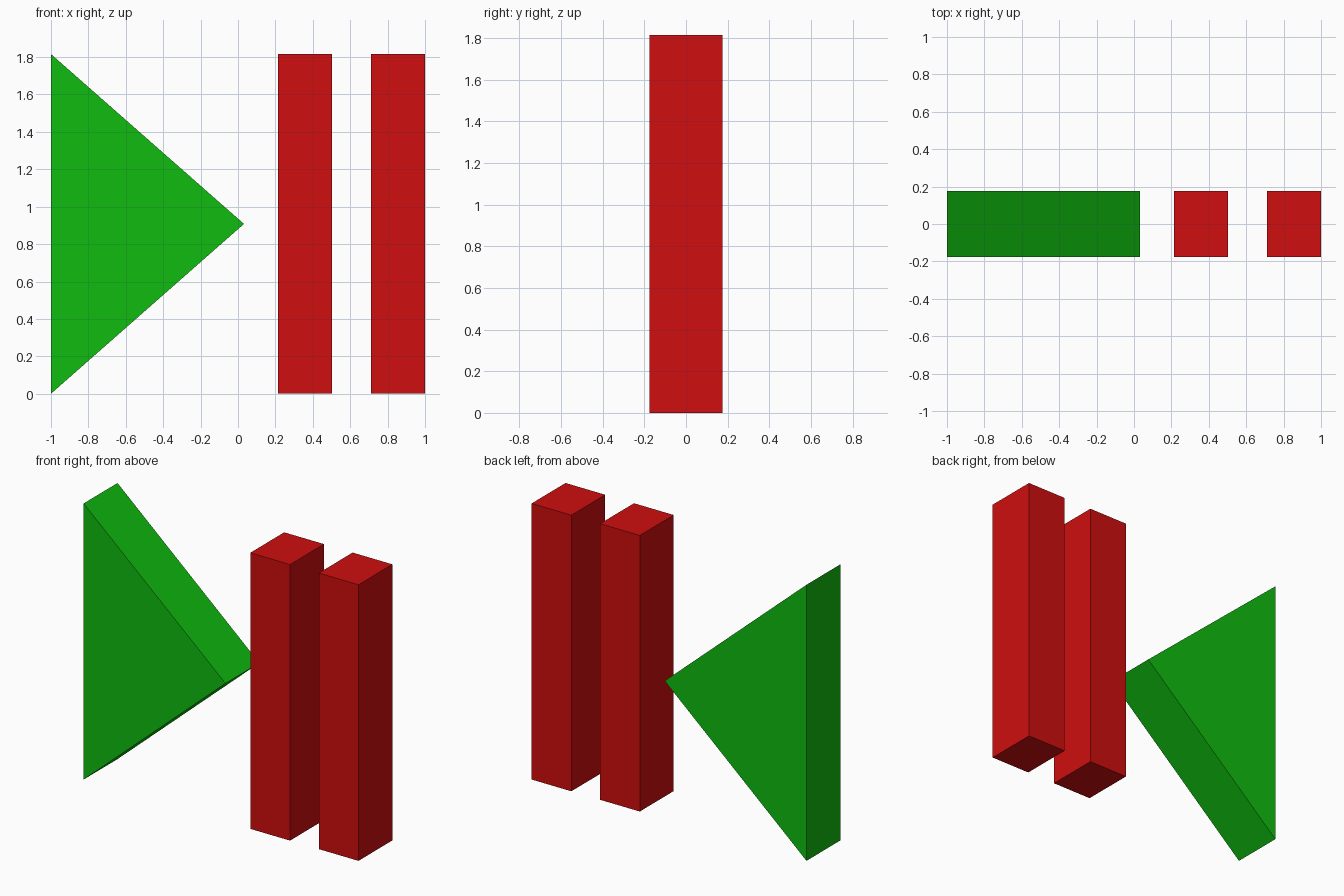
import bpy

if "Cube" in bpy.data.objects:
    bpy.data.objects.remove(bpy.data.objects["Cube"])

HEIGHT = 1.816
HALF_DEPTH = 0.176


def material(name, rgb):
    mat = bpy.data.materials.new(name)
    mat.diffuse_color = (*rgb, 1.0)
    mat.use_nodes = True
    mat.node_tree.nodes["Principled BSDF"].inputs["Base Color"].default_value = mat.diffuse_color
    return mat


def prism(name, profile, mat):
    """Extrude a counter-clockwise (x, z) profile along y."""
    n = len(profile)
    verts = [(x, y, z) for y in (-HALF_DEPTH, HALF_DEPTH) for x, z in profile]
    faces = [tuple(range(n)), tuple(reversed(range(n, 2 * n)))]
    faces += [(i, i + n, (i + 1) % n + n, (i + 1) % n) for i in range(n)]
    mesh = bpy.data.meshes.new(name)
    mesh.from_pydata(verts, [], faces)
    mesh.materials.append(mat)
    obj = bpy.data.objects.new(name, mesh)
    bpy.context.collection.objects.link(obj)
    return obj


green = material("green", (0.005, 0.50, 0.005))
red = material("red", (0.62, 0.0045, 0.0045))

# Play triangle pointing right
prism("play_triangle", [(-1, 0), (0.032, HEIGHT / 2), (-1, HEIGHT)], green)

# Two upright pause bars
for side, x0, x1 in (("left", 0.213, 0.502), ("right", 0.711, 1.0)):
    prism(f"pause_bar_{side}", [(x0, 0), (x1, 0), (x1, HEIGHT), (x0, HEIGHT)], red)
